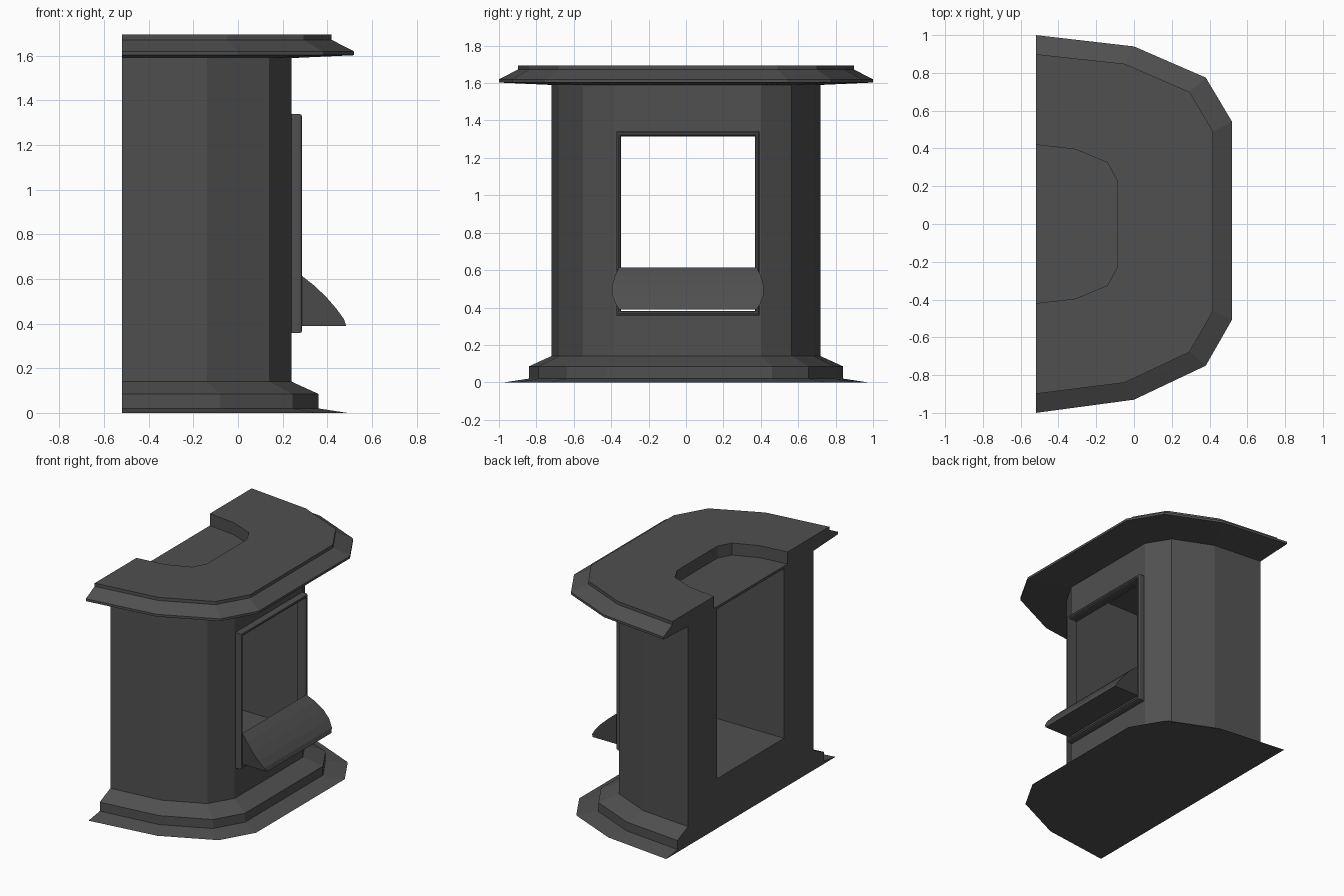
import bpy, bmesh

if "Cube" in bpy.data.objects:
    bpy.data.objects.remove(bpy.data.objects["Cube"])

iron = bpy.data.materials.new("dark_iron")
iron.diffuse_color = (0.08, 0.08, 0.08, 1)
iron.use_nodes = True
iron.node_tree.nodes["Principled BSDF"].inputs["Base Color"].default_value = iron.diffuse_color

# half outlines (x, +y side, -y side), back to front: body wall and widest rim
WALL = [(-0.52, 0.72, -0.72), (-0.14, 0.685, -0.68), (0.14, 0.565, -0.55), (0.24, 0.40, -0.38)]
RIM = [(-0.52, 1.0, -1.0), (0.0, 0.94, -0.93), (0.38, 0.775, -0.75), (0.52, 0.54, -0.505)]


def loft(name, rings, loop=False):
    """Skin a list of equal closed rings; cap the ends, or join last to first."""
    bm = bmesh.new()
    vs = [[bm.verts.new(p) for p in r] for r in rings]
    n = len(rings[0])
    pairs = list(zip(vs, vs[1:])) + ([(vs[-1], vs[0])] if loop else [])
    for a, b in pairs:
        for i in range(n):
            j = (i + 1) % n
            bm.faces.new((a[i], a[j], b[j], b[i]))
    if not loop:
        bm.faces.new(vs[0][::-1])
        bm.faces.new(vs[-1])
    bmesh.ops.recalc_face_normals(bm, faces=bm.faces)
    me = bpy.data.meshes.new(name)
    bm.to_mesh(me)
    bm.free()
    me.materials.append(iron)
    ob = bpy.data.objects.new(name, me)
    bpy.context.collection.objects.link(ob)
    return ob


def outline(t, z):
    """Horizontal section: t=0 is the body wall, t=1 the widest rim."""
    pts = [[a + (b - a) * t for a, b in zip(p, q)] for p, q in zip(WALL, RIM)]
    return [(x, r, z) for x, r, l in pts] + [(x, l, z) for x, r, l in reversed(pts)]


def rect(x, y0, y1, z0, z1, inset=0):
    y0, y1, z0, z1 = y0 + inset, y1 - inset, z0 + inset, z1 - inset
    return [(x, y0, z0), (x, y1, z0), (x, y1, z1), (x, y0, z1)]


def cut(ob, cutter):
    cutter.hide_render = True
    m = ob.modifiers.new("cut", 'BOOLEAN')
    m.operation, m.solver, m.object = 'DIFFERENCE', 'EXACT', cutter
    bpy.context.view_layer.objects.active = ob
    bpy.ops.object.modifier_apply(modifier=m.name)
    bpy.data.objects.remove(cutter)


# body with flared plinth, hollow firebox open at the back, window in front
body = loft("stove_body", [outline(t, z) for t, z in
            [(0.89, 0), (0.43, 0.02), (0.43, 0.085), (0, 0.14), (0, 1.59)]])
cut(body, loft("firebox_cutter", [rect(x, -0.38, 0.385, 0.36, 1.7) for x in (-0.7, 0.215)]))
cut(body, loft("window_cutter", [rect(x, -0.35, 0.37, 0.38, 1.315) for x in (0.1, 0.4)]))

# top slab with chamfered rim and a recess at the back
top = loft("top_slab", [outline(t, z) for t, z in
           [(0, 1.59), (1, 1.603), (1, 1.62), (0.64, 1.672), (0.64, 1.695)]])
half = [(-0.7, 0.42), (-0.52, 0.42), (-0.31, 0.395), (-0.14, 0.325), (-0.09, 0.23)]
notch = half + [(x, -y) for x, y in reversed(half)]
cut(top, loft("recess_cutter", [[(x, y, z) for x, y in notch] for z in (1.608, 1.8)]))

# window frame with rounded front edges
loft("window_frame", [rect(x, -0.372, 0.392, 0.357, 1.34, i) for x, i in
     [(0.238, 0), (0.275, 0), (0.284, 0.004), (0.287, 0.012), (0.284, 0.02),
      (0.275, 0.024), (0.238, 0.024)]], loop=True)

# curved ash lip below the window (x, z, sideways bulge)
lip = [(0.28, 0.39, 0), (0.485, 0.39, 0), (0.475, 0.42, 0.02), (0.44, 0.468, 0.038),
       (0.395, 0.52, 0.038), (0.34, 0.572, 0.022), (0.285, 0.615, 0)]
loft("ash_lip", [[(x, 0.01 + s * (0.367 + b), z) for x, z, b in lip] for s in (-1, 1)])
